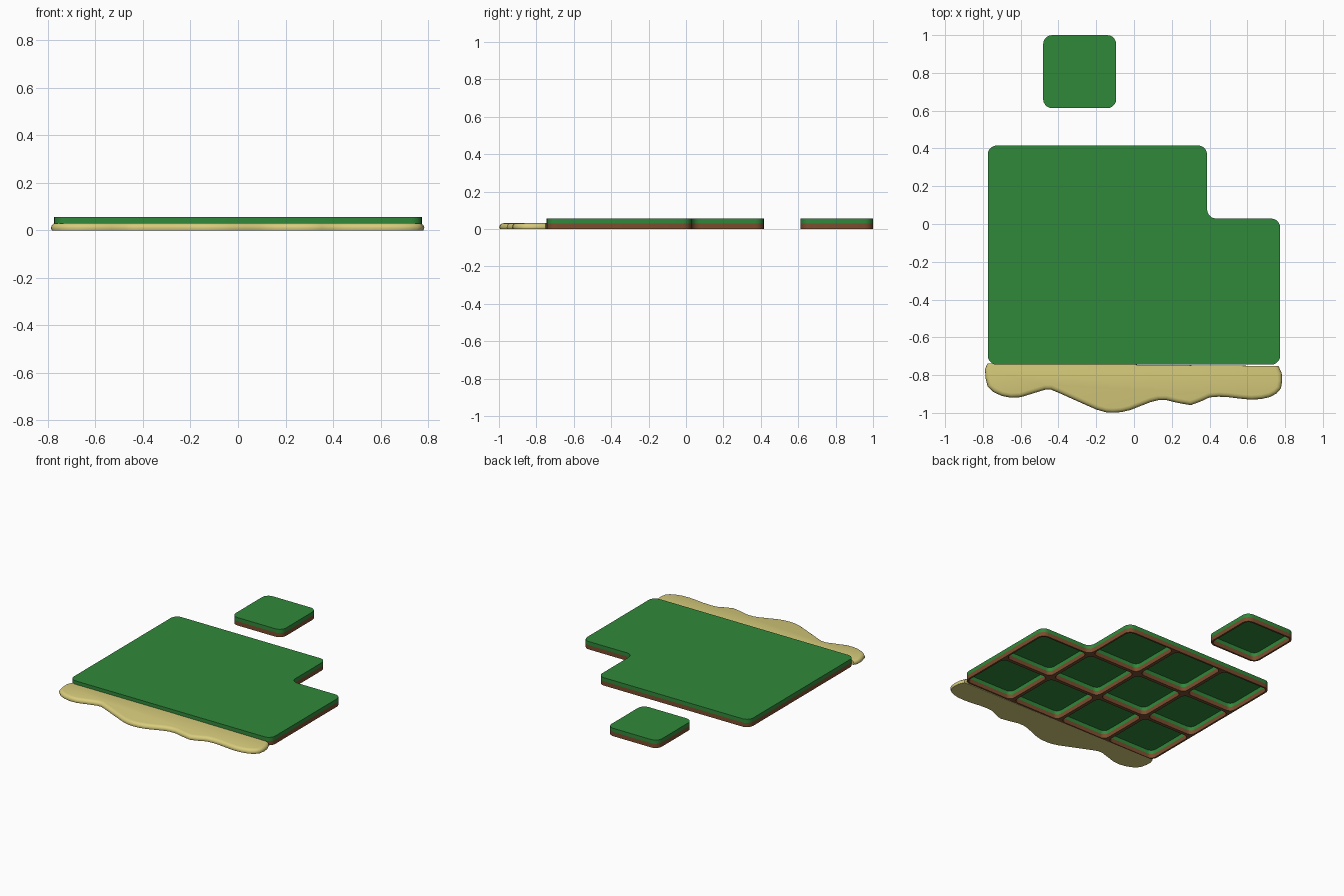
import bpy, bmesh, math
from mathutils import Vector

if "Cube" in bpy.data.objects:
    bpy.data.objects.remove(bpy.data.objects["Cube"])

T = 0.387            # tile size
H, SPLIT = 0.055, 0.029
RIM, R = 0.012, 0.048


def material(name, rgb):
    m = bpy.data.materials.new(name)
    m.diffuse_color = (*rgb, 1)
    m.use_nodes = True
    m.node_tree.nodes["Principled BSDF"].inputs["Base Color"].default_value = m.diffuse_color
    return m


GRASS = material("grass", (0.03, 0.25, 0.042))
SOIL = material("soil", (0.20, 0.075, 0.028))
SAND = material("sand", (0.68, 0.60, 0.20))


def finish(bm, name, mat, angle=35):
    me = bpy.data.meshes.new(name)
    bm.to_mesh(me)
    bm.free()
    ob = bpy.data.objects.new(name, me)
    bpy.context.collection.objects.link(ob)
    me.materials.append(mat)
    bpy.ops.object.select_all(action='DESELECT')
    ob.select_set(True)
    bpy.context.view_layer.objects.active = ob
    bpy.ops.object.shade_smooth_by_angle(angle=math.radians(angle))
    return ob


def rounded(corners, r, n=5):
    """Right-angled outline with every corner turned into an arc."""
    pts = []
    for i, p in enumerate(corners):
        p = Vector(p)
        a = (Vector(corners[i - 1]) - p).normalized()
        b = (Vector(corners[(i + 1) % len(corners)]) - p).normalized()
        c = p + r * (a + b)
        for k in range(n + 1):
            t = math.pi / 2 * k / n
            pts.append(c - r * b * math.cos(t) - r * a * math.sin(t))
    return pts


def square(x, y, inset=0.0):
    a, b = inset, T - inset
    return [(x + a, y + a), (x + b, y + a), (x + b, y + b), (x + a, y + b)]


def walls(bm, pts, z0, z1):
    lo = [bm.verts.new((*p, z0)) for p in pts]
    hi = [bm.verts.new((*p, z1)) for p in pts]
    n = len(pts)
    for i in range(n):
        j = (i + 1) % n
        bm.faces.new((lo[i], lo[j], hi[j], hi[i]))
    return [bm.edges.get((lo[i], lo[(i + 1) % n])) for i in range(n)], hi


def platform(name, corners, cells):
    outer = rounded(corners, R)
    holes = [rounded(square(x, y, RIM), R - RIM)[::-1] for x, y in cells]
    # soil frame, hollow below
    bm = bmesh.new()
    edges = []
    for loop in [outer] + holes:
        edges += walls(bm, loop, 0, SPLIT)[0]
    bmesh.ops.triangle_fill(bm, edges=edges, use_beauty=True, normal=(0, 0, -1))
    finish(bm, name + "_soil", SOIL)
    # grass frame and top
    bm = bmesh.new()
    for loop in holes:
        walls(bm, loop, SPLIT, H)
    bm.faces.new(walls(bm, outer, SPLIT, H)[1])
    finish(bm, name + "_grass", GRASS)


# main ground: 4 x 2 tiles plus a row of 3
X0, Y0 = -2 * T, -0.745
X1, X2, Y1, Y2 = X0 + 3 * T, X0 + 4 * T, Y0 + 2 * T, Y0 + 3 * T
platform("ground",
         [(X0, Y0), (X2, Y0), (X2, Y1), (X1, Y1), (X1, Y2), (X0, Y2)],
         [(X0 + i * T, Y0 + j * T) for j in range(3) for i in range(4) if (i, j) != (3, 2)])

# single loose tile
platform("loose_tile", square(-0.481, 1 - T), [(-0.481, 1 - T)])

# beach strip with wavy shoreline
shore = [(-0.775, -0.738), (-0.788, -0.765), (-0.775, -0.86), (-0.70, -0.91), (-0.60, -0.917),
         (-0.47, -0.877), (-0.40, -0.893), (-0.20, -0.982), (-0.11, -0.999), (-0.02, -0.985),
         (0.09, -0.942), (0.17, -0.932), (0.30, -0.959), (0.40, -0.918), (0.50, -0.917),
         (0.62, -0.93), (0.72, -0.916), (0.778, -0.87), (0.782, -0.79), (0.765, -0.752)]
P = [Vector(p) for p in shore]
line = [P[0]]
for i in range(len(P) - 1):
    if 1 <= i < len(P) - 2:
        line.append((9 * (P[i] + P[i + 1]) - P[i - 1] - P[i + 2]) / 16)
    line.append(P[i + 1])


def inset(d):
    out = []
    for i, p in enumerate(line):
        t = (line[min(i + 1, len(line) - 1)] - line[max(i - 1, 0)]).normalized()
        q = p + d * Vector((-t.y, t.x))
        if i in (0, len(line) - 1):
            q = p + Vector((math.copysign(d, -p.x), 0))
        out.append(q)
    return out


bm = bmesh.new()
rings = [[bm.verts.new((*q, z)) for q in inset(d)]
         for d, z in ((0.004, 0), (0, 0.010), (0.004, 0.021), (0.012, 0.028), (0.024, 0.031))]
n = len(line)
for a, b in zip(rings, rings[1:]):
    for i in range(n):
        j = (i + 1) % n
        bm.faces.new((a[i], a[j], b[j], b[i]))
bm.faces.new(rings[-1])
bm.faces.new(rings[0][::-1])
finish(bm, "beach", SAND, 45)
